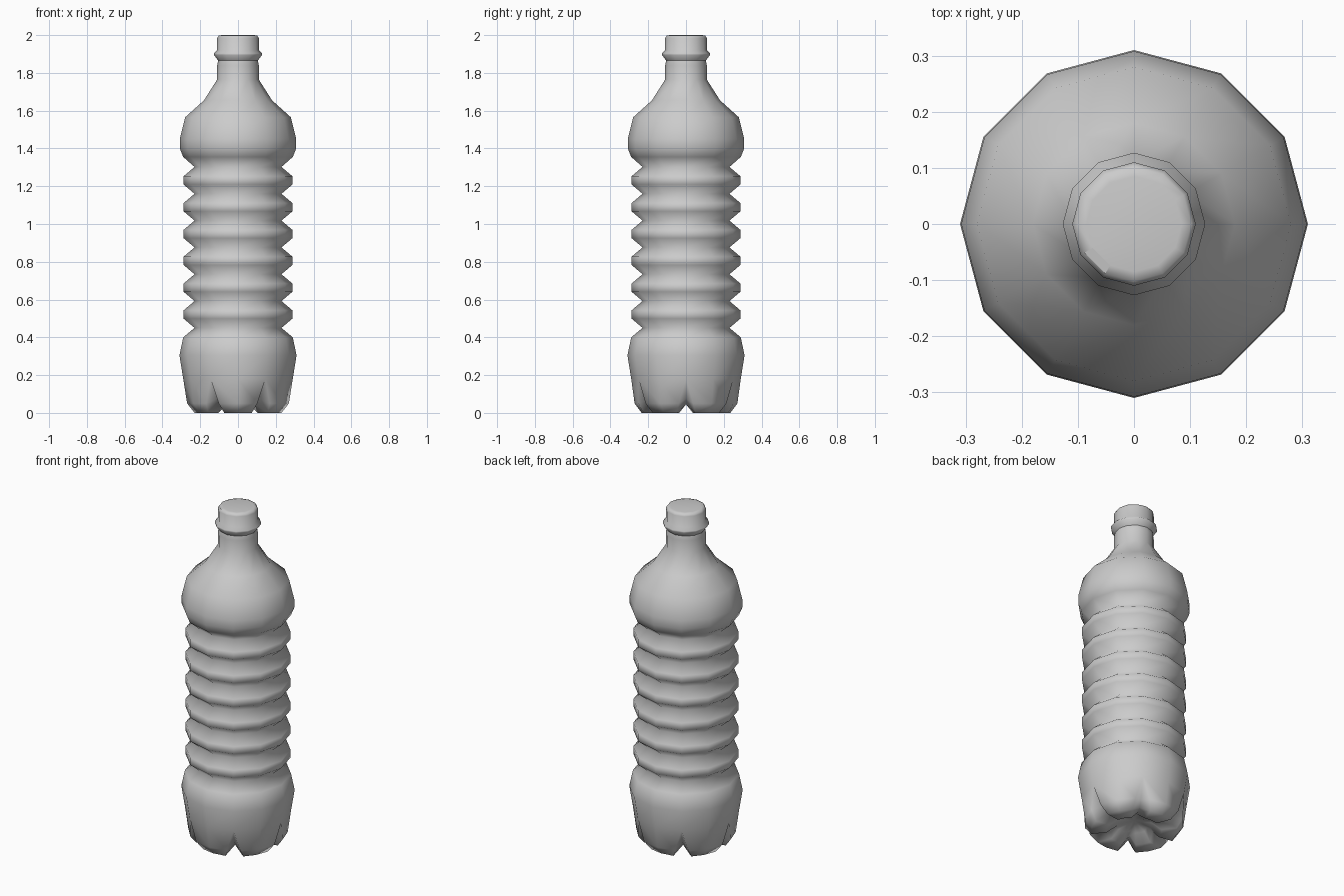
import bpy, bmesh
from math import cos, sin, radians

cube = bpy.data.objects.get("Cube")
if cube:
    bpy.data.objects.remove(cube)

# Single plastic material
plastic = bpy.data.materials.new("grey_plastic")
plastic.use_nodes = True
GREY = (0.6, 0.6, 0.6, 1)
plastic.diffuse_color = GREY
plastic.node_tree.nodes["Principled BSDF"].inputs["Base Color"].default_value = GREY

SIDES = 12


def point(bm, r, angle, z):
    a = radians(angle)
    return bm.verts.new((r * cos(a), r * sin(a), z))


def bridge(bm, lower, upper):
    n = len(lower)
    return [bm.faces.new((lower[i], lower[(i + 1) % n], upper[(i + 1) % n], upper[i]))
            for i in range(n)]


def revolve(bm, profile):
    """Rings of a lathe profile, listed from bottom to top."""
    rings = [[point(bm, r, i * 360 / SIDES, z) for i in range(SIDES)] for r, z in profile]
    strips = [bridge(bm, a, b) for a, b in zip(rings, rings[1:])]
    return rings, strips


def finish(bm, name):
    bmesh.ops.recalc_face_normals(bm, faces=bm.faces)
    mesh = bpy.data.meshes.new(name)
    bm.to_mesh(mesh)
    bm.free()
    mesh.materials.append(plastic)
    obj = bpy.data.objects.new(name, mesh)
    bpy.context.collection.objects.link(obj)
    return obj


# Body profile: base wall, bellows ribs, shoulder, neck
PERIOD, FIRST = 0.142, 0.45
profile = [(0.29, 0.18), (0.31, 0.305), (0.29, 0.40), (0.23, FIRST)]
for rib in range(6):
    mid = FIRST + PERIOD * (rib + 0.5)
    profile += [(0.288, mid - 0.022), (0.288, mid + 0.022), (0.23, mid + PERIOD / 2)]
profile += [(0.29, 1.355), (0.308, 1.40), (0.308, 1.45), (0.28, 1.565),
            (0.18, 1.655), (0.11, 1.765), (0.11, 1.84), (0.105, 1.865)]

bm = bmesh.new()
rings, _ = revolve(bm, profile)

# Six feet: each ring gives (notch r, notch z, foot r, foot z, notch half angle)
foot_rings = []
for nr, nz, fr, fz, half in [(0.215, 0.075, 0.272, 0.05, 8),
                             (0.18, 0.045, 0.235, 0.0, 12),
                             (0.13, 0.045, 0.15, 0.0, 14),
                             (0.09, 0.055, 0.10, 0.045, 15)]:
    ring = []
    for k in range(6):
        base = k * 60
        ring.append(point(bm, nr, base, nz))
        for a in (half, 30, 60 - half):
            ring.append(point(bm, fr, base + a, fz))
    foot_rings.append(ring)

# Join the feet to the lowest wall ring, leaving a pointed notch between feet
wall, top = rings[0], foot_rings[0]
for k in range(6):
    u0, u1, u2 = (wall[(2 * k + i) % SIDES] for i in range(3))
    l0, l1, l2, l3, l4 = (top[(4 * k + i) % 24] for i in range(5))
    for face in ((u0, l0, l1), (u0, l1, l2, u1), (u1, l2, l3, u2), (u2, l3, l4)):
        bm.faces.new(face)
for a, b in zip(foot_rings, foot_rings[1:]):
    bridge(bm, b, a)

# Hollow under the base
centre = bm.verts.new((0, 0, 0.065))
inner = foot_rings[-1]
for i, v in enumerate(inner):
    bm.faces.new((v, centre, inner[(i + 1) % len(inner)]))

for f in bm.faces:
    f.smooth = True
finish(bm, "bottle_body")

# Screw cap with flared collar and softened rim
bm = bmesh.new()
rings, strips = revolve(bm, [(0.105, 1.865), (0.127, 1.895), (0.127, 1.903), (0.11, 1.92),
                             (0.11, 1.985), (0.102, 1.997), (0.085, 2.0)])
bm.faces.new(rings[-1])
for f in bm.faces:
    f.smooth = True
# Small flat tab on the rim
strips[-1][7].smooth = False
finish(bm, "bottle_cap")
